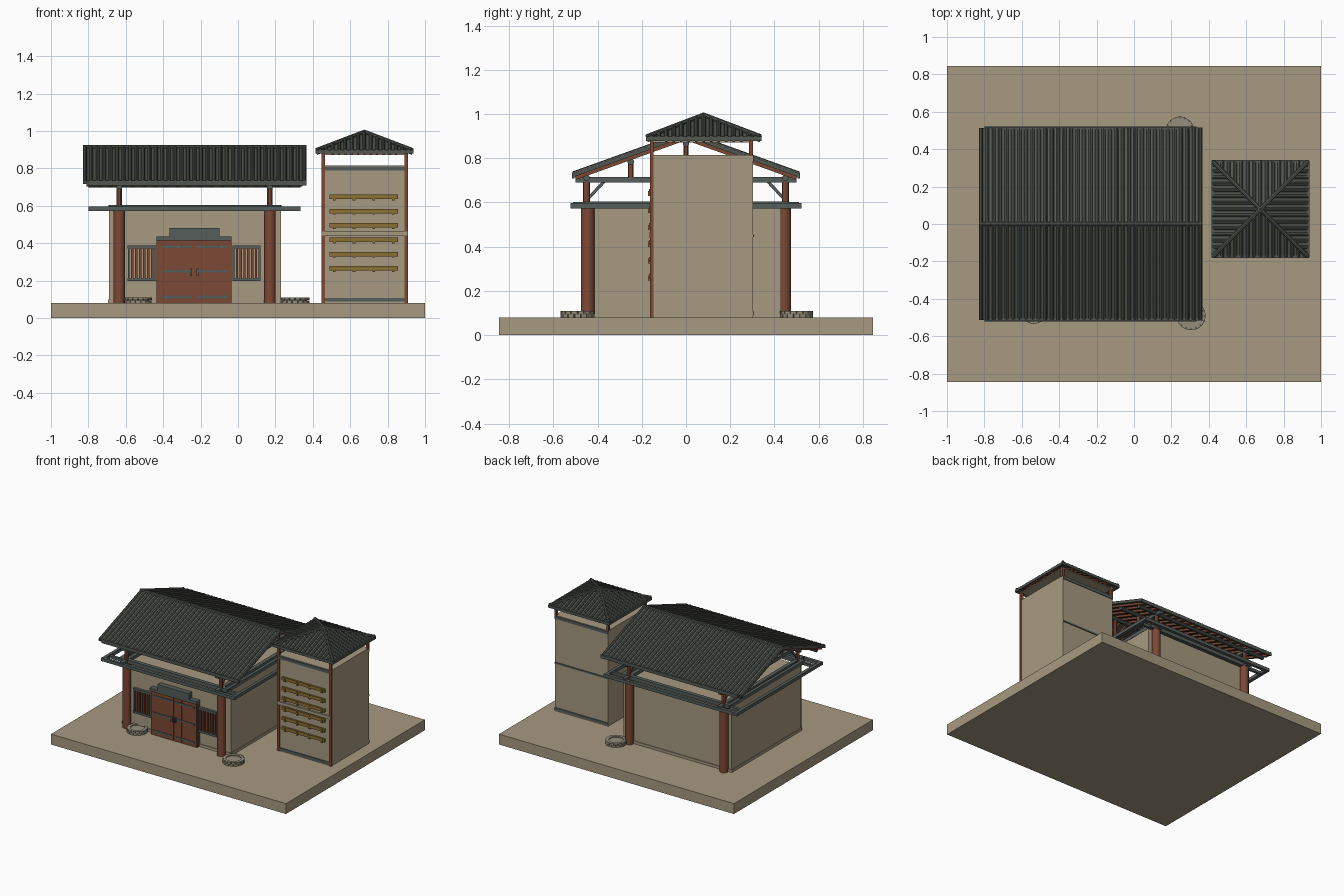
import bpy, bmesh, math
from mathutils import Vector, Matrix

old = bpy.data.objects.get("Cube")
if old:
    bpy.data.objects.remove(old)


def material(name, rgb):
    m = bpy.data.materials.new(name)
    m.use_nodes = True
    m.diffuse_color = (*rgb, 1)
    m.node_tree.nodes["Principled BSDF"].inputs["Base Color"].default_value = (*rgb, 1)
    return m


PLASTER = material("tan plaster", (.38, .32, .22))
TILE = material("dark grey tile", (.085, .095, .08))
TRIM = material("slate trim", (.09, .11, .10))
RED = material("red brown timber", (.20, .065, .035))
GOLD = material("golden wood", (.26, .16, .035))
STONE = material("stone", (.30, .27, .20))


class Part:
    """Collects simple solids into one named object."""

    def __init__(self, name, mat, smooth=False):
        self.name, self.mat, self.smooth = name, mat, smooth
        self.bm = bmesh.new()

    def box(self, x0, x1, y0, y1, z0, z1):
        mid = Vector((x0 + x1, y0 + y1, z0 + z1)) / 2
        size = (x1 - x0, y1 - y0, z1 - z0, 1)
        bmesh.ops.create_cube(self.bm, size=1, matrix=Matrix.Translation(mid) @ Matrix.Diagonal(size))

    def beam(self, a, b, w, h):
        a, b = Vector(a), Vector(b)
        d = b - a
        m = Matrix.Translation((a + b) / 2) @ d.to_track_quat('Y', 'Z').to_matrix().to_4x4()
        bmesh.ops.create_cube(self.bm, size=1, matrix=m @ Matrix.Diagonal((w, d.length, h, 1)))

    def rod(self, a, b, r, n=8):
        a, b = Vector(a), Vector(b)
        d = b - a
        m = Matrix.Translation((a + b) / 2) @ d.to_track_quat('Z', 'Y').to_matrix().to_4x4()
        bmesh.ops.create_cone(self.bm, cap_ends=True, segments=n, radius1=r, radius2=r,
                              depth=d.length, matrix=m)

    def done(self):
        me = bpy.data.meshes.new(self.name)
        self.bm.to_mesh(me)
        self.bm.free()
        me.materials.append(self.mat)
        ob = bpy.data.objects.new(self.name, me)
        bpy.context.collection.objects.link(ob)
        if self.smooth:
            bpy.ops.object.select_all(action='DESELECT')
            ob.select_set(True)
            bpy.context.view_layer.objects.active = ob
            bpy.ops.object.shade_smooth_by_angle()
        return ob


def lerp(a, b, n):
    return [a + (b - a) * i / (n - 1) for i in range(n)]


G = .08                     # ground level
COLS = (-.635, .17)         # column lines of the hall
SIDES = (-1, 1)

ground = Part("ground_slab", PLASTER)
ground.box(-1, 1, -.845, .845, 0, G)
ground.done()

# Hall walls
walls = Part("hall_walls", PLASTER)
walls.box(-.69, .23, -.415, .43, G, .58)
walls.box(-.695, .235, -.42, .435, G, .1)
walls.done()

# Columns, upper posts and roof struts
columns = Part("hall_columns", RED, True)
for x in COLS:
    for s in SIDES:
        columns.rod((x, s * .445, G), (x, s * .445, .58), .031, 16)
        columns.rod((x, s * .45, .59), (x, s * .45, .70), .015, 12)
        columns.rod((x, s * .25, .71), (x, s * .25, .78), .012, 12)
    columns.rod((x, 0, .71), (x, 0, .87), .012, 12)
columns.done()

# Double ring of beams around the wall heads
ring = Part("ring_beams", TRIM)
for s in SIDES:
    ring.box(-.80, .335, s * .51 - .012, s * .51 + .012, .573, .597)
    ring.box(-.69, .23, s * .445 - .015, s * .445 + .015, .578, .605)
for x in (-.787, .322):
    ring.box(x - .012, x + .012, -.52, .52, .573, .597)
for x in COLS:
    ring.box(x - .015, x + .015, -.51, .51, .575, .603)
for x in (-.68, .22):
    ring.box(x - .012, x + .012, -.45, .45, .578, .605)
for s in SIDES:
    ring.box(-.79, .325, s * .445 - .01, s * .445 + .01, .575, .595)
ring.done()

# Roof trusses
truss = Part("roof_trusses", TRIM)
for x in COLS:
    truss.box(x - .014, x + .014, -.50, .50, .69, .715)
    for s in SIDES:
        truss.beam((x, s * .44, .62), (x, s * .37, .695), .014, .014)
truss.done()

purlins = Part("purlins", TRIM, True)
for y, z in ((.45, .712), (-.45, .712), (.25, .785), (-.25, .785), (0, .868)):
    purlins.rod((-.80, y, z), (.335, y, z), .015, 10)
purlins.done()

# Hall roof: sheets, rolls, ridge and rafters
EAVE, TOP = .722, .905
X0, X1 = -.83, .365
sheet = Part("hall_roof", TILE)
rafters = Part("hall_rafters", RED)
for s in SIDES:
    low, high = Vector((0, s * .51, EAVE)), Vector((0, 0, TOP))
    mid = Vector(((X0 + X1) / 2, 0, 0))
    sheet.beam(mid + low, mid + high, X1 - X0, .014)
    for x in lerp(X0 + .011, X1 - .011, 35):
        off = Vector((x, 0, .008))
        sheet.rod(low + off, high + off, .0105, 8)
    sheet.box(X0 + .03, X1 - .0, s * .51 - .006, s * .51 + .006, .709, .735)
    for x in lerp(X0 + .03, X1 - .03, 20):
        off = Vector((x, 0, -.015))
        rafters.beam(low * .98 + off + Vector((0, 0, .018)), high + off, .018, .016)
sheet.rod((X0, 0, TOP + .008), (X1, 0, TOP + .008), .012, 8)
sheet.done()
rafters.done()

# Double door with frame, straps and name board left blank
door = Part("door_leaves", RED)
for x0, x1 in ((-.43, -.367), (-.365, -.302), (-.30, -.236), (-.232, -.168), (-.166, -.103), (-.101, -.04)):
    door.box(x0, x1, -.445, -.41, G, .415)
door.box(-.435, -.035, -.438, -.41, G, .42)
door.done()
frame = Part("door_trim", TRIM)
frame.box(-.435, -.035, -.455, -.41, .415, .437)
frame.box(-.365, -.10, -.455, -.41, .437, .482)
for z in (.112, .25, .38):
    frame.box(-.41, -.245, -.449, -.44, z - .007, z + .007)
    frame.box(-.222, -.06, -.449, -.44, z - .007, z + .007)
for x in (-.25, -.217):
    frame.box(x - .005, x + .005, -.455, -.44, .225, .265)
frame.done()

# Barred windows
bars = Part("window_bars", RED)
sills = Part("window_frames", TRIM)
for x0, x1 in ((-.59, -.435), (-.03, .12)):
    for z in (.205, .38):
        sills.box(x0, x1, -.435, -.41, z - .008, z + .008)
    for x in (x0 + .006, x1 - .006):
        sills.box(x - .005, x + .005, -.432, -.41, .205, .38)
    for x in lerp(x0 + .024, x1 - .024, 6):
        bars.box(x - .006, x + .006, -.428, -.41, .21, .375)
bars.done()
sills.done()

# Tower
TX0, TX1, TY0, TY1 = .45, .905, -.155, .303
CX, CY = .676, .08
tower = Part("tower_body", PLASTER)
tower.box(TX0, TX1, TY0, TY1, G, .815)
tower.box(TX0, TX1, TY0 - .012, TY0, .44, .463)
tower.box(TX0, TX1, TY0, TY1, .872, .88)
tower.done()
bands = Part("tower_bands", TRIM)
for z0, z1 in ((.088, .106), (.788, .81)):
    bands.box(TX0 + .015, TX1 - .015, TY0 - .007, TY0, z0, z1)
    bands.box(TX0, TX1, TY1, TY1 + .005, z0, z1)
bands.box(TX0, TX1, TY1, TY1 + .005, .443, .455)
bands.done()
posts = Part("tower_posts", RED)
for x in (TX0 + .006, TX1 - .006):
    posts.box(x - .01, x + .01, TY0 - .008, TY0 + .008, G, .885)
    posts.box(x - .01, x + .01, TY1 - .018, TY1, .81, .885)
posts.box(CX - .01, CX + .01, CY - .01, CY + .01, .872, .98)
posts.done()

# Racks on the tower front
racks = Part("tower_racks", GOLD)
for i in range(6):
    z = .647 - i * .0765
    racks.box(.49, .855, TY0 - .013, TY0, z - .011, z + .013)
    for x in lerp(.515, .83, 4):
        racks.box(x - .007, x + .007, TY0 - .018, TY0, z - .018, z + .005)
racks.done()

# Tower roof: four sloped faces with rolls, hips and eave frame
H, EZ, PZ = .255, .891, .99
hood = Part("tower_roof", TILE)
peak = hood.bm.verts.new((CX, CY, PZ))
rim = [hood.bm.verts.new((CX + a * H, CY + b * H, EZ)) for a, b in ((-1, -1), (1, -1), (1, 1), (-1, 1))]
for i in range(4):
    hood.bm.faces.new((rim[i], rim[(i + 1) % 4], peak))
ob = hood.done()
thick = ob.modifiers.new("thickness", 'SOLIDIFY')
thick.thickness = .01

rolls = Part("tower_roof_rolls", TILE)
under = Part("tower_rafters", RED)
for k in range(4):
    turn = Matrix.Translation((CX, CY, 0)) @ Matrix.Rotation(k * math.pi / 2, 4, 'Z')
    for t in lerp(-H + .018, H - .018, 15):
        f = 1 - abs(t) / H
        a = Vector((t, -H, EZ + .004))
        b = Vector((t, -H * (1 - f), EZ + (PZ - EZ) * f + .004))
        rolls.rod(turn @ a, turn @ b, .0095, 8)
        if abs(t) < .2:
            drop = Vector((0, 0, -.018))
            under.beam(turn @ (a + drop), turn @ (b + drop), .012, .01)
    rolls.rod(turn @ Vector((-H, -H, EZ + .008)), turn @ Vector((0, 0, PZ + .006)), .011, 8)
    rolls.beam(turn @ Vector((-H - .004, -H, EZ - .002)), turn @ Vector((H + .004, -H, EZ - .002)), .012, .02)
rolls.done()
under.done()

# Round rubble rings beside the columns
for i, (x, y, r) in enumerate(((-.535, -.46, .073), (.305, -.49, .077), (.245, .50, .074))):
    stones = Part("stone_ring_%d" % (i + 1), STONE)
    for row in range(2):
        for k in range(16):
            ang = (k + row / 2) * math.tau / 16
            m = Matrix.Translation((x, y, G + .0075 + row * .015)) @ Matrix.Rotation(ang, 4, 'Z')
            m = m @ Matrix.Translation((r - .012, 0, 0)) @ Matrix.Diagonal((.024, .025, .014, 1))
            bmesh.ops.create_cube(stones.bm, size=1, matrix=m)
    stones.rod((x, y, G), (x, y, G + .022), r - .014, 16)
    stones.done()
